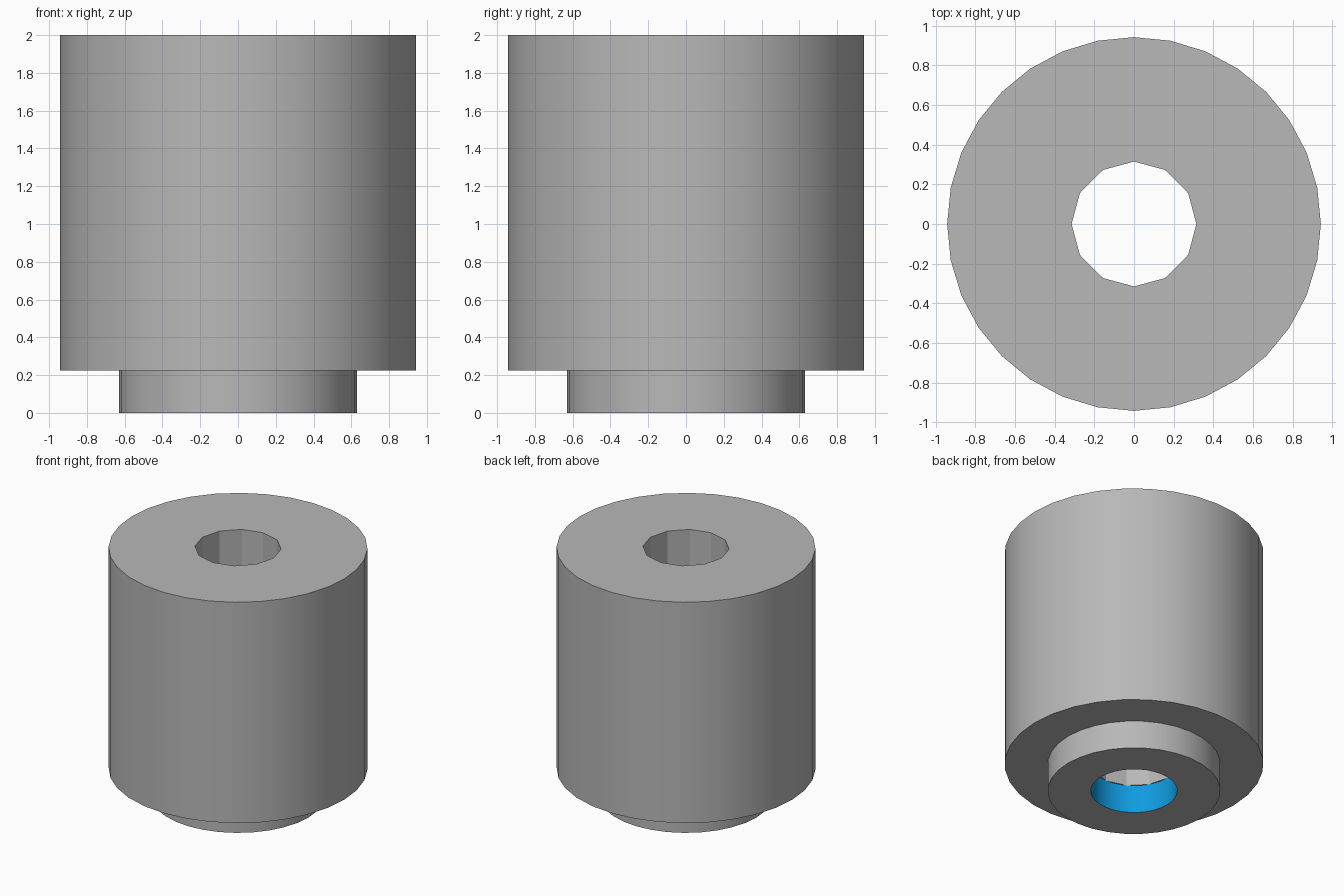
import bpy, bmesh, math

if "Cube" in bpy.data.objects:
    bpy.data.objects.remove(bpy.data.objects["Cube"])


def material(name, rgb):
    m = bpy.data.materials.new(name)
    m.diffuse_color = (*rgb, 1.0)
    m.use_nodes = True
    m.node_tree.nodes["Principled BSDF"].inputs["Base Color"].default_value = m.diffuse_color
    return m


GREY = material("mid grey", (0.48, 0.48, 0.48))
BLUE = material("bright blue", (0.005, 0.33, 0.74))


def circle(bm, radius, sides, z):
    """Closed loop of vertices and its edges."""
    vs = [bm.verts.new((radius * math.cos(2 * math.pi * i / sides),
                        radius * math.sin(2 * math.pi * i / sides), z))
          for i in range(sides)]
    es = [bm.edges.new((vs[i], vs[(i + 1) % sides])) for i in range(sides)]
    return vs, es


def tube(name, z0, z1, outer, inner, outer_sides, inner_sides, bore_mat, top_cap=True):
    """Hollow cylinder whose bore may have its own side count and colour."""
    bm = bmesh.new()
    caps = {z0: [], z1: []}
    for radius, sides, is_bore in ((outer, outer_sides, False), (inner, inner_sides, True)):
        low, low_e = circle(bm, radius, sides, z0)
        high, high_e = circle(bm, radius, sides, z1)
        caps[z0] += low_e
        caps[z1] += high_e
        for i in range(sides):
            j = (i + 1) % sides
            quad = [low[i], low[j], high[j], high[i]]
            f = bm.faces.new(quad[::-1] if is_bore else quad)
            f.material_index = 1 if is_bore else 0
    # flat ring ends
    for z, edges in caps.items():
        if z == z1 and not top_cap:
            continue
        sign = 1 if z == z1 else -1
        res = bmesh.ops.triangle_fill(bm, edges=edges, use_beauty=True, normal=(0, 0, sign))
        for f in res["geom"]:
            if isinstance(f, bmesh.types.BMFace):
                f.normal_update()
                if f.normal.z * sign < 0:
                    f.normal_flip()
    mesh = bpy.data.meshes.new(name)
    bm.to_mesh(mesh)
    bm.free()
    mesh.materials.append(GREY)
    mesh.materials.append(bore_mat)
    obj = bpy.data.objects.new(name, mesh)
    bpy.context.collection.objects.link(obj)
    bpy.ops.object.select_all(action='DESELECT')
    obj.select_set(True)
    bpy.context.view_layer.objects.active = obj
    bpy.ops.object.shade_smooth_by_angle(angle=math.radians(25))
    return obj


# large barrel with a twelve-sided bore
tube("barrel", 0.225, 2.0, 0.943, 0.315, 32, 12, GREY)
# narrow collar underneath with a round blue bore
tube("collar", 0.0, 0.225, 0.629, 0.315, 32, 32, BLUE, top_cap=False)
